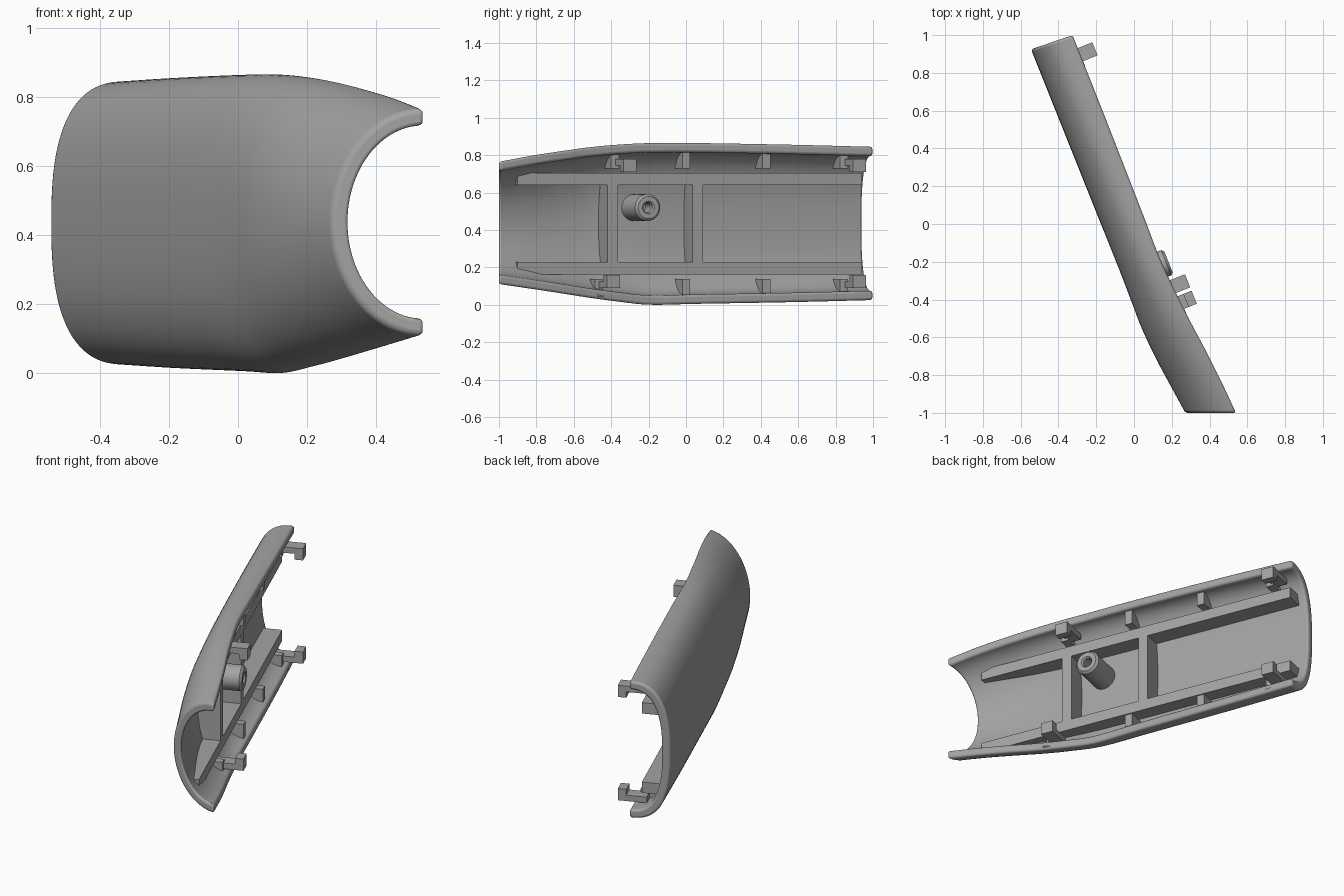
import bpy, bmesh, math
from mathutils import Vector, Matrix

if "Cube" in bpy.data.objects:
    bpy.data.objects.remove(bpy.data.objects["Cube"])

grey = bpy.data.materials.new("plain_grey")
grey.use_nodes = True
grey.diffuse_color = (0.37, 0.37, 0.37, 1)
grey.node_tree.nodes["Principled BSDF"].inputs["Base Color"].default_value = grey.diffuse_color

MID = 0.434      # height of the mirror plane
WALL = 0.05      # shell thickness

# Stations: crown x, y, rim x, y, top z, bottom z, section squareness
STATIONS = [Vector(s) for s in (
    (-.545, .925, -.325, 1.0, .845, .025, 2.6),
    (-.375, .50, -.155, .57, .856, .014, 2.6),
    (-.175, .0, .04, .07, .865, .005, 2.5),
    (-.075, -.25, .14, -.19, .865, .0, 2.4),
    (-.01, -.42, .225, -.37, .856, .018, 2.3),
    (.04, -.55, .30, -.52, .842, .038, 2.2),
    (.11, -.70, .385, -.68, .82, .063, 2.1),
    (.19, -.85, .465, -.84, .795, .087, 2.0),
    (.272, -1.0, .54, -1.0, .765, .11, 2.0))]
LAST = len(STATIONS) - 1

# Rib frame: u along the cover, n out of the open side, z up
FRAME = Matrix(((.371, .928, 0, .011), (-.928, .371, 0, 0), (0, 0, 1, 0), (0, 0, 0, 1)))
TO_LOCAL = FRAME.inverted()


def station(t):
    """Smooth interpolation through the stations."""
    i = min(int(t), LAST - 1)
    f = t - i
    b, c = STATIONS[i], STATIONS[i + 1]
    a = STATIONS[i - 1] if i else b * 2 - c
    d = STATIONS[i + 2] if i + 2 <= LAST else c * 2 - b
    return (b * 2 + (c - a) * f + (a * 2 - b * 5 + c * 4 - d) * f ** 2
            + (b * 3 - a - c * 3 + d) * f ** 3) / 2


def section(t, layer):
    """Crown, rim, middle, half height and squareness; layer 0 outer, 1 inner."""
    s = station(t)
    crown, rim = Vector(s[0:2]), Vector(s[2:4])
    crown += (rim - crown).normalized() * WALL * layer
    return crown, rim, (s[4] + s[5]) / 2, (s[4] - s[5]) / 2 - WALL * layer, s[6]


def shell_point(t, angle, layer):
    crown, rim, mid, half, n = section(t, layer)
    w = math.copysign(abs(math.sin(angle)) ** (2 / n), angle)
    d = 1 - max(math.cos(angle), 0) ** (2 / n)
    p = crown + (rim - crown) * d
    return Vector((p.x, p.y, mid + half * w))


def floor(u, z):
    """Depth n of the middle of the shell wall at u, z."""
    lo, hi = 0, LAST
    for _ in range(22):
        t = (lo + hi) / 2
        crown, rim, mid, half, n = section(t, 0.5)
        w = min(abs(z - mid) / half, 1)
        p = crown + (rim - crown) * (1 - (1 - w ** n) ** (1 / n))
        q = TO_LOCAL @ Vector((p.x, p.y, z))
        lo, hi = (t, hi) if q.x < u else (lo, t)
    return q.y


def make(name, bm, bevel=0):
    bmesh.ops.recalc_face_normals(bm, faces=bm.faces)
    mesh = bpy.data.meshes.new(name)
    bm.to_mesh(mesh)
    bm.free()
    mesh.materials.append(grey)
    ob = bpy.data.objects.new(name, mesh)
    bpy.context.collection.objects.link(ob)
    if bevel:
        m = ob.modifiers.new("soft_edges", 'BEVEL')
        m.width, m.segments, m.limit_method = bevel, 3, 'ANGLE'
        m.angle_limit = math.radians(50)
    for o in bpy.context.selected_objects:
        o.select_set(False)
    ob.select_set(True)
    bpy.context.view_layer.objects.active = ob
    bpy.ops.object.shade_smooth_by_angle(angle=math.radians(35))
    return ob


def loft(bm, rings, closed=True):
    """Bridge consecutive rings of points."""
    rows = [[bm.verts.new(p) for p in r] for r in rings]
    for a, b in zip(rows, rows[1:]):
        for i in range(len(a) if closed else len(a) - 1):
            j = (i + 1) % len(a)
            bm.faces.new((a[i], a[j], b[j], b[i]))
    return rows


def spread(a, b, count):
    return [a + (b - a) * i / count for i in range(count + 1)]


def rib(name, u0, u1, z0, z1, top, nu=1, nz=6):
    """Flat-topped rib whose foot follows the inside of the shell."""
    bm = bmesh.new()
    zs, rings = spread(z0, z1, nz), []
    for u in spread(u0, u1, nu):
        feet = [(u, floor(u, z), z) for z in zs]
        tops = [(u, max(top, f[1] + .001), f[2]) for f in feet]
        rings.append([FRAME @ Vector(p) for p in feet + tops[::-1]])
    rows = loft(bm, rings)
    for row in (rows[0], rows[-1]):
        for i in range(nz):
            bm.faces.new((row[i], row[i + 1], row[-2 - i], row[-1 - i]))
    make(name, bm)


def box(name, u0, u1, n0, n1, z0, z1):
    bm = bmesh.new()
    size = Matrix.Diagonal((u1 - u0, n1 - n0, z1 - z0, 1))
    place = Matrix.Translation(((u0 + u1) / 2, (n0 + n1) / 2, (z0 + z1) / 2))
    bmesh.ops.create_cube(bm, size=1, matrix=FRAME @ place @ size)
    make(name, bm)


# Curved cover shell, open at both ends
bm = bmesh.new()
angles = spread(-math.pi / 2, math.pi / 2, 48)
rings = []
for t in spread(0, LAST, 40):
    outer = [shell_point(t, a, 0) for a in angles]
    inner = [shell_point(t, a, 1) for a in angles]
    rings.append(outer + inner[::-1])
rows = loft(bm, rings)
for row in (rows[0], rows[-1]):
    for i in range(len(angles) - 1):
        bm.faces.new((row[i], row[i + 1], row[-2 - i], row[-1 - i]))
make("cover_shell", bm, bevel=.014)

# Rails, side ribs and clips, mirrored top and bottom
for side, sign, clip_u in (("upper", 1, .343), ("lower", -1, .437)):
    def z(h):
        return MID + sign * h

    rib(side + "_rail", -1.013, .97, z(.206), z(.271), 0, nu=30, nz=3)
    for i, u in enumerate((-.92, -.475, -.012, clip_u + .055)):
        rib(f"{side}_side_rib_{i + 1}", u, u + .045, z(.295), z(.39), .03, nz=10)
    for end, u in (("rear", -.98), ("front", clip_u)):
        box(f"{side}_{end}_clip_arm", u, u + .075, -.02, .14, z(.31), z(.345))
        box(f"{side}_{end}_clip_hook", u, u + .075, .095, .142, z(.275), z(.345))

# Cross ribs between the rails
for name, u in (("rear_cross_rib", -.097), ("front_cross_rib", .393)):
    rib(name, u, u + .06, MID - .21, MID + .21, 0, nz=14)

# Hollow screw post
bm = bmesh.new()
profile = ((0, -.15), (.072, -.15), (.072, .072), (.06, .085),
           (.034, .085), (.026, .075), (.026, -.02), (0, -.02))
turns = [2 * math.pi * i / 32 for i in range(32)]
loft(bm, [[FRAME @ Vector((.25 + r * math.cos(a), n, .52 + r * math.sin(a)))
           for a in turns] for r, n in profile])
bmesh.ops.remove_doubles(bm, verts=bm.verts, dist=1e-5)
make("screw_post", bm)
